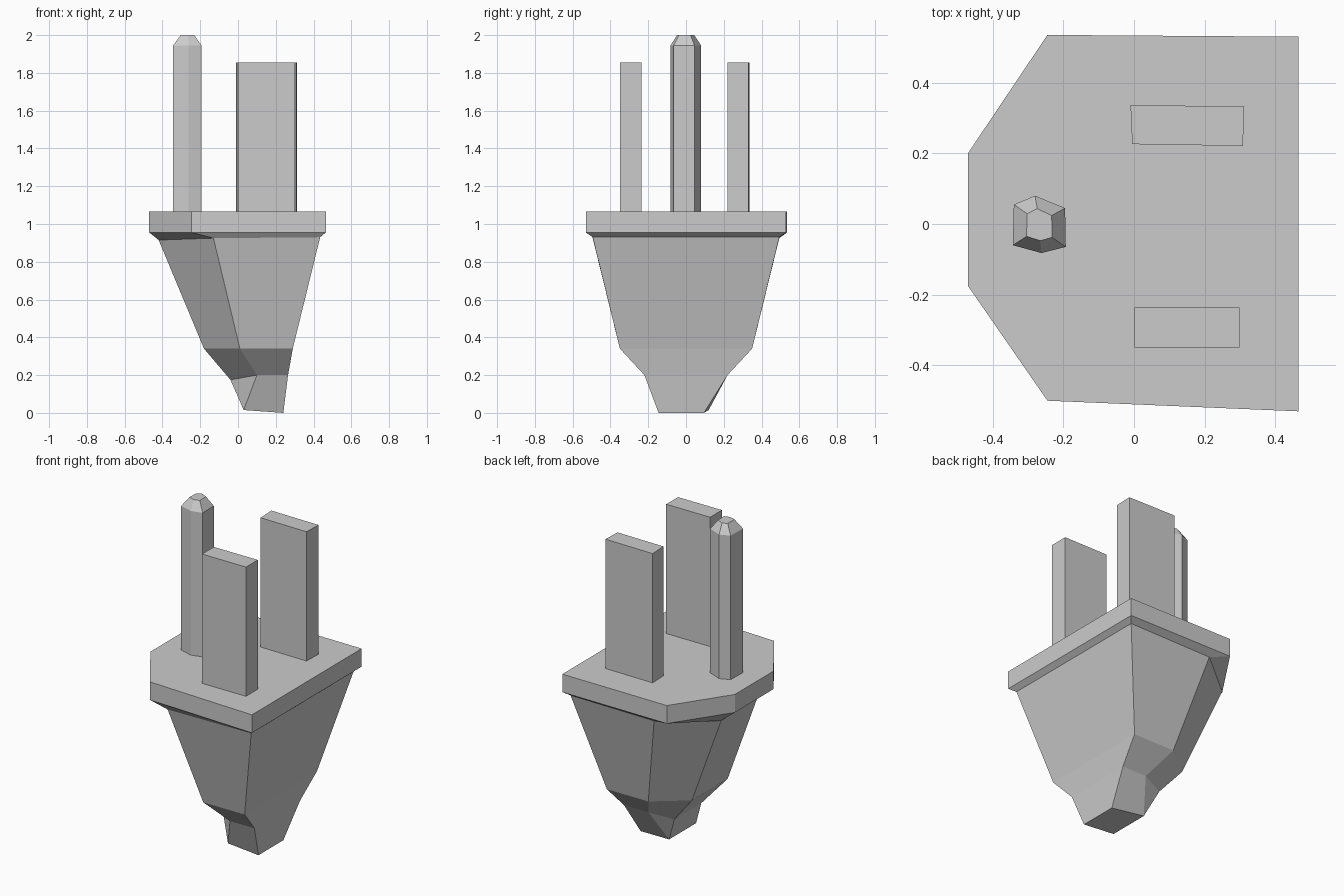
import bpy
import bmesh

if "Cube" in bpy.data.objects:
    bpy.data.objects.remove(bpy.data.objects["Cube"])


def loft(name, rings):
    """Skin a stack of equal-count rings of (x, y, z) points and cap both ends."""
    bm = bmesh.new()
    loops = [[bm.verts.new(p) for p in ring] for ring in rings]
    n = len(rings[0])
    for a, b in zip(loops, loops[1:]):
        for i in range(n):
            j = (i + 1) % n
            bm.faces.new((a[i], a[j], b[j], b[i]))
    bm.faces.new(loops[0])
    bm.faces.new(loops[-1])
    # rings may collapse corners together
    bmesh.ops.remove_doubles(bm, verts=bm.verts, dist=0.0005)
    bmesh.ops.recalc_face_normals(bm, faces=bm.faces)
    mesh = bpy.data.meshes.new(name)
    bm.to_mesh(mesh)
    bm.free()
    obj = bpy.data.objects.new(name, mesh)
    bpy.context.collection.objects.link(obj)
    return obj


def at(outline, z):
    return [(x, y, z) for x, y in outline]


def section(side, corner, left, half, left_y):
    """Six-sided body ring: right edge, chamfer corners, narrow left edge."""
    (sx, sz), (cx, cz), (lx, lz) = side, corner, left
    return [(sx, -half, sz), (sx, half, sz), (cx, half, cz),
            (lx, left_y[1], lz), (lx, left_y[0], lz), (cx, -half, cz)]


PLATE_TOP, PLATE_BOTTOM = 1.065, 0.955

# face plate and tapering grip, down to the four-cornered cable end
plate = [(0.465, -0.53), (0.465, 0.53), (-0.245, 0.535),
         (-0.47, 0.20), (-0.47, -0.175), (-0.245, -0.50)]
tip_back, tip_front = (0.03, 0.12, 0.015), (0.03, -0.14, 0.015)
loft("plug_body", [
    at(plate, PLATE_TOP),
    at(plate, PLATE_BOTTOM),
    section((0.435, 0.93), (-0.13, 0.925), (-0.42, 0.915), 0.494, (-0.085, 0.26)),
    section((0.29, 0.34), (0.01, 0.34), (-0.18, 0.34), 0.35, (-0.145, 0.20)),
    section((0.265, 0.20), (0.10, 0.20), (-0.04, 0.175), 0.22, (-0.09, 0.17)),
    [(0.24, -0.145, 0.0), (0.24, 0.095, 0.0), tip_back, tip_back, tip_front, tip_front],
])

# flat blades
blades = {
    "front_blade": [(0.002, -0.35), (0.299, -0.35), (0.299, -0.236), (0.002, -0.236)],
    "back_blade": [(-0.005, 0.226), (0.308, 0.221), (0.312, 0.332), (-0.01, 0.337)],
}
for name, outline in blades.items():
    loft(name, [at(outline, PLATE_TOP - 0.02), at(outline, 1.855)])

# hexagonal ground pin with a bevelled tip
pin = [(-0.34, 0.055), (-0.28, 0.08), (-0.195, 0.045),
       (-0.193, -0.065), (-0.262, -0.082), (-0.343, -0.06)]
tip = [(-0.268 + (x + 0.268) * 0.48, -0.003 + (y + 0.003) * 0.56) for x, y in pin]
loft("ground_pin", [at(pin, PLATE_TOP - 0.02), at(pin, 1.945), at(tip, 2.0)])
